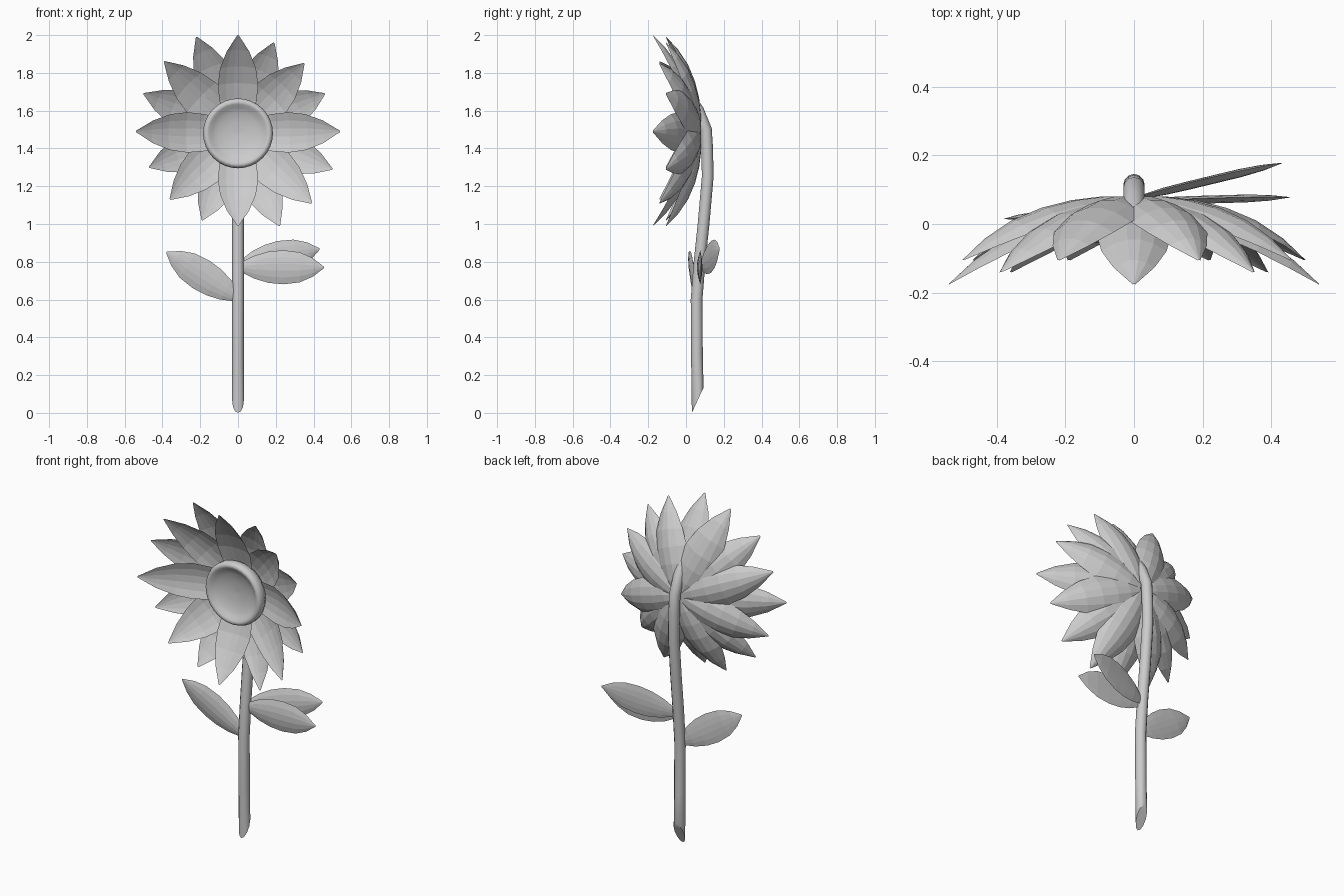
import bpy, bmesh, math
from mathutils import Vector

if "Cube" in bpy.data.objects:
    bpy.data.objects.remove(bpy.data.objects["Cube"])

CZ = 1.48  # height of the flower head centre


def finish(name, bm, smooth=False):
    bmesh.ops.remove_doubles(bm, verts=bm.verts, dist=0.0005)
    bmesh.ops.recalc_face_normals(bm, faces=bm.faces)
    me = bpy.data.meshes.new(name)
    bm.to_mesh(me)
    bm.free()
    ob = bpy.data.objects.new(name, me)
    bpy.context.collection.objects.link(ob)
    if smooth:
        for p in me.polygons:
            p.use_smooth = True
    return ob


def loft(bm, rings, caps=True):
    vs = [[bm.verts.new(p) for p in r] for r in rings]
    n = len(vs[0])
    for a, b in zip(vs, vs[1:]):
        for i in range(n):
            bm.faces.new((a[i], a[(i + 1) % n], b[(i + 1) % n], b[i]))
    if caps:
        bm.faces.new(vs[0])
        bm.faces.new(vs[-1])


def blade(name, path, side, halves, thick, cup):
    """Pointed lens-section blade along path; cup bends its edges to the front."""
    side = Vector(side).normalized()
    us = [-1, -0.6, -0.2, 0.2, 0.6, 1]
    wmax = max(halves)
    rings = []
    for i, (p, w) in enumerate(zip(path, halves)):
        tan = (path[min(i + 1, len(path) - 1)] - path[max(i - 1, 0)]).normalized()
        nor = tan.cross(side).normalized()
        if nor.y > 0:
            nor = -nor
        k = w / wmax

        def pt(u, s):
            off = cup * k * u * u + s * thick * min(1, k * 1.3) * (1 - u * u)
            return p + side * (u * w) + nor * off
        rings.append([pt(u, 1) for u in us] + [pt(u, -1) for u in us[-2:0:-1]])
    bm = bmesh.new()
    loft(bm, rings)
    return finish(name, bm)


# Petals: four front ones, four diagonal ones, eight at the back
TS = [0, 0.15, 0.32, 0.5, 0.68, 0.85, 1.0]
WS = [0.05, 0.08, 0.098, 0.107, 0.095, 0.06, 0.004]
WB = [0.06, 0.092, 0.108, 0.11, 0.094, 0.058, 0.004]
tips = [(0.54, 0.01), (0.46, 0.21), (0.35, 0.37), (0.19, 0.48),
        (0, 0.52), (-0.22, 0.51), (-0.39, 0.38), (-0.50, 0.21),
        (-0.54, 0.01), (-0.47, -0.18), (-0.36, -0.35), (-0.19, -0.46),
        (0, -0.49), (0.22, -0.49), (0.39, -0.37), (0.50, -0.19)]
for i, (tx, tz) in enumerate(tips):
    if i % 4 == 0:
        base, tip, power, kind = 0.045, -0.175, 2.2, "front_petal"
    elif i % 2 == 0:
        base, tip, power, kind = 0.062, -0.14, 2.4, "middle_petal"
    else:
        base, tip, power, kind = 0.073, -0.105, 2.5, "back_petal"
    d = Vector((tx, 0, tz))
    r1 = d.length
    d.normalize()
    path = []
    for t in TS:
        r = 0.02 + (r1 - 0.02) * t
        y = base + (tip - base) * (r / r1) ** power
        path.append(Vector((0, y, CZ)) + d * r)
    blade(f"{kind}_{i}", path, (-d.z, 0, d.x), WS if i % 4 == 0 else WB, 0.011, 0.035)

# Seed disc: dished centre with a rounded rim
prof = [(0.001, -0.012), (0.06, -0.016), (0.11, -0.026), (0.14, -0.04), (0.155, -0.052),
        (0.167, -0.056), (0.178, -0.05), (0.185, -0.035), (0.185, -0.01),
        (0.17, 0.02), (0.09, 0.04), (0.001, 0.05)]
bm = bmesh.new()
N = 32
loft(bm, [[Vector((r * math.cos(2 * math.pi * k / N), y, CZ + r * math.sin(2 * math.pi * k / N)))
           for k in range(N)] for r, y in prof])
finish("seed_disc", bm, True)

# Stem: bent tube with a slanted cut at the foot, hooking into the head
stem = [(0.062, 0.067), (0.058, 0.3), (0.056, 0.6), (0.072, 0.8), (0.093, 1.0),
        (0.115, 1.25), (0.112, 1.4), (0.106, 1.5), (0.065, 1.6), (0.025, 1.66)]
rings = []
for i, (y, z) in enumerate(stem):
    a, b = stem[max(i - 1, 0)], stem[min(i + 1, len(stem) - 1)]
    tan = Vector((0, b[0] - a[0], b[1] - a[1])).normalized()
    back = Vector((0, tan.z, -tan.y))
    ring = []
    for k in range(12):
        c, s = math.cos(k * math.pi / 6), math.sin(k * math.pi / 6)
        p = Vector((0.031 * c, y, z)) + back * (0.031 * s)
        if i == 0:
            p.z = 0.067 + 0.067 * s
        ring.append(p)
    rings.append(ring)
bm = bmesh.new()
loft(bm, rings)
bpy.context.view_layer.objects.active = finish("stem", bm, True)
bpy.context.view_layer.objects.active.select_set(True)
bpy.ops.object.shade_smooth_by_angle(angle=math.radians(40))

# Leaves
LT = [0, 0.15, 0.32, 0.5, 0.7, 0.86, 1.0]
LW = [0.03, 0.062, 0.083, 0.09, 0.08, 0.05, 0.004]
leaves = [("left_leaf", (-0.01, 0.05, 0.615), (-0.378, 0.015, 0.85), 0.95),
          ("right_leaf_front", (0.025, 0.066, 0.772), (0.455, 0.078, 0.77), 1.0),
          ("right_leaf_back", (0.025, 0.08, 0.785), (0.432, 0.178, 0.868), 0.95)]
for name, a, b, w in leaves:
    a, b = Vector(a), Vector(b)
    d = b - a
    blade(name, [a + d * t for t in LT], d.cross(Vector((0, 1, 0))),
          [h * w for h in LW], 0.012, -0.004)
